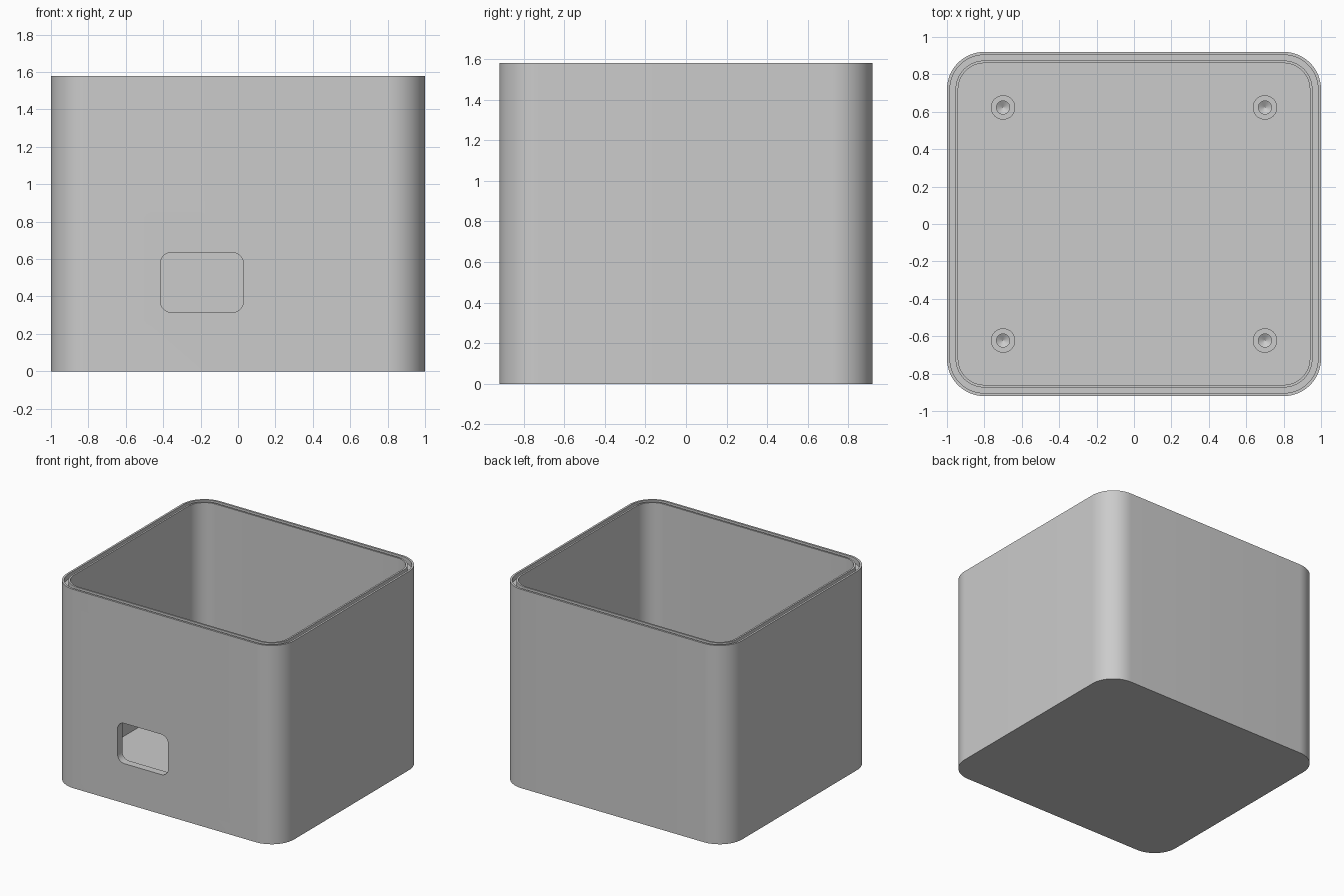
import bpy, bmesh, math
from mathutils import Matrix

cube = bpy.data.objects.get("Cube")
if cube:
    bpy.data.objects.remove(cube, do_unlink=True)

HALF_X, HALF_Y, HEIGHT = 1.0, 0.92, 1.58
CORNER, WALL, FLOOR = 0.2, 0.06, 0.06

grey = bpy.data.materials.new("matte grey")
grey.use_nodes = True
colour = (0.6, 0.6, 0.6, 1)
grey.diffuse_color = colour
grey.node_tree.nodes["Principled BSDF"].inputs["Base Color"].default_value = colour


def rounded_rect(hx, hy, r, steps=16):
    """Outline points of a rounded rectangle, counter-clockwise."""
    pts = []
    for k, (sx, sy) in enumerate([(1, 1), (-1, 1), (-1, -1), (1, -1)]):
        for i in range(steps + 1):
            a = (k + i / steps) * math.pi / 2
            pts.append((sx * (hx - r) + r * math.cos(a),
                        sy * (hy - r) + r * math.sin(a)))
    return pts


def circle(r, steps=48):
    return [(r * math.cos(i * math.tau / steps), r * math.sin(i * math.tau / steps))
            for i in range(steps)]


def loft(name, sections, matrix=Matrix()):
    """Skin a stack of (outline, z) sections and cap both ends."""
    bm = bmesh.new()
    rings = [[bm.verts.new((x, y, z)) for x, y in pts] for pts, z in sections]
    for low, high in zip(rings, rings[1:]):
        for i in range(len(low)):
            j = (i + 1) % len(low)
            bm.faces.new((low[i], low[j], high[j], high[i]))
    bm.faces.new(rings[0][::-1])
    bm.faces.new(rings[-1])
    bmesh.ops.transform(bm, matrix=matrix, verts=bm.verts)
    bmesh.ops.recalc_face_normals(bm, faces=bm.faces)
    mesh = bpy.data.meshes.new(name)
    bm.to_mesh(mesh)
    bm.free()
    mesh.materials.append(grey)
    obj = bpy.data.objects.new(name, mesh)
    bpy.context.collection.objects.link(obj)
    return obj


def activate(obj):
    bpy.ops.object.select_all(action='DESELECT')
    obj.select_set(True)
    bpy.context.view_layer.objects.active = obj


def smooth(obj):
    activate(obj)
    bpy.ops.object.shade_smooth_by_angle(angle=math.radians(30))


# Open box with a groove running round the rim: (inset, height) profile
GROOVE = HEIGHT - 0.04
profile = [(0, 0), (0, HEIGHT), (0.016, HEIGHT), (0.016, GROOVE),
           (0.046, GROOVE), (0.046, HEIGHT), (WALL, HEIGHT), (WALL, FLOOR)]
box = loft("box_shell", [(rounded_rect(HALF_X - d, HALF_Y - d, CORNER - d), z)
                         for d, z in profile])

# Rounded port opening through the front wall
port = rounded_rect(0.2225, 0.16, 0.06, 10)
cutter = loft("port_cutter", [(port, -0.1), (port, 0.1)],
              Matrix.Translation((-0.193, -HALF_Y, 0.475)) @ Matrix.Rotation(math.pi / 2, 4, 'X'))
cutter.hide_render = True
cut = box.modifiers.new("port", 'BOOLEAN')
cut.operation = 'DIFFERENCE'
cut.solver = 'EXACT'
cut.object = cutter
activate(box)
bpy.ops.object.modifier_apply(modifier=cut.name)
bpy.data.objects.remove(cutter, do_unlink=True)
smooth(box)

# Four screw posts with pointed pilot holes
TOP = 0.27
for side, sx in (("left", 1), ("right", -1)):
    for end, sy in (("front", -1), ("back", 1)):
        post = loft(f"screw_post_{end}_{side}",
                    [(circle(0.065), FLOOR - 0.01), (circle(0.065), TOP),
                     (circle(0.035), TOP), (circle(0.035), FLOOR + 0.05),
                     (circle(0.002), FLOOR + 0.03)],
                    Matrix.Translation((sx * 0.7, sy * 0.623, 0)))
        smooth(post)
